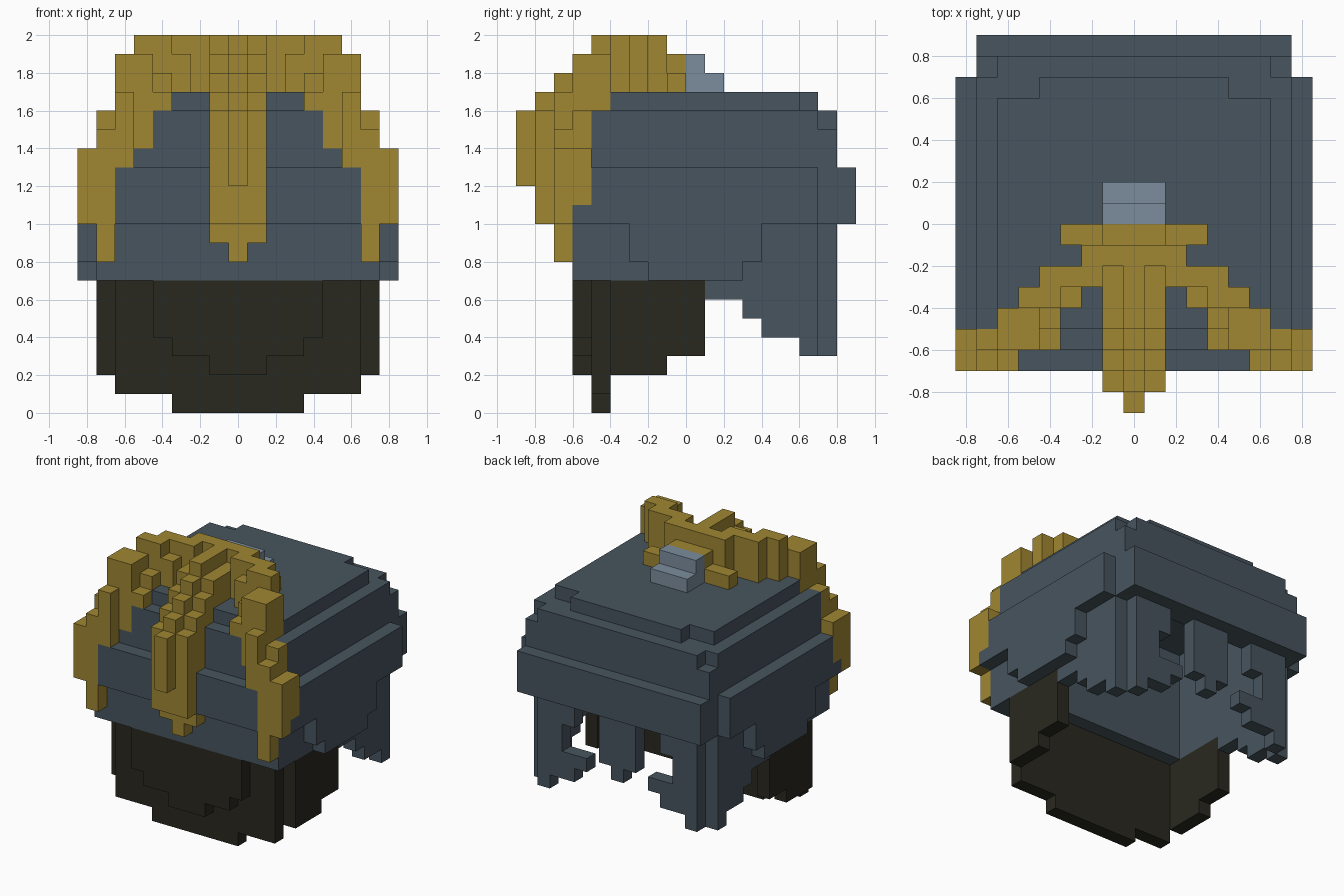
import bpy
import bmesh
from mathutils import Matrix, Vector

UNIT = 0.1  # size of one block

cube = bpy.data.objects.get("Cube")
if cube:
    bpy.data.objects.remove(cube, do_unlink=True)


def make_material(name, red, green, blue):
    colour = (red, green, blue, 1)
    mat = bpy.data.materials.new(name)
    mat.use_nodes = True
    mat.diffuse_color = colour
    shader = mat.node_tree.nodes["Principled BSDF"]
    shader.inputs["Base Color"].default_value = colour
    shader.inputs["Roughness"].default_value = 0.9
    return mat


slate = make_material("slate", 0.063, 0.089, 0.112)
pale_slate = make_material("pale slate", 0.2, 0.27, 0.34)
gold = make_material("dull gold", 0.35, 0.24, 0.032)
charcoal = make_material("charcoal", 0.022, 0.021, 0.014)


def add_span(bm, low, high):
    """Add one box between two corners given in block units."""
    low, high = Vector(low) * UNIT, Vector(high) * UNIT
    scale = Matrix.Diagonal((high - low).to_4d())
    scale[3][3] = 1
    bmesh.ops.create_cube(bm, size=1, matrix=Matrix.Translation((low + high) / 2) @ scale)


class Part:
    """A mirrored stack of boxes; x counts block columns out from the middle."""

    def __init__(self, name, material):
        self.name, self.material = name, material
        self.bm = bmesh.new()

    def box(self, x, y, z):
        first, last = x
        inner, outer = first - 0.5, last + 0.5
        if first == 0:
            spans = [(-outer, outer)]
        else:
            spans = [(inner, outer), (-outer, -inner)]
        for left, right in spans:
            add_span(self.bm, (left, y[0], z[0]), (right, y[1], z[1]))

    def finish(self):
        mesh = bpy.data.meshes.new(self.name)
        self.bm.to_mesh(mesh)
        self.bm.free()
        mesh.materials.append(self.material)
        obj = bpy.data.objects.new(self.name, mesh)
        bpy.context.collection.objects.link(obj)


# Stepped dome, closed on top and hollow below
dome = Part("helmet_dome", slate)
dome.box(x=(0, 4), y=(-5, 7), z=(16, 17))
dome.box(x=(0, 6), y=(-4, 6), z=(16, 17))
dome.box(x=(0, 6), y=(-5, 8), z=(15, 16))
dome.box(x=(0, 7), y=(-5, 7), z=(15, 16))
dome.box(x=(0, 7), y=(-5, -3), z=(13, 15))
dome.box(x=(0, 7), y=(7, 8), z=(13, 15))
dome.box(x=(7, 7), y=(-3, 7), z=(13, 15))
dome.box(x=(0, 4), y=(-6, -5), z=(13, 16))
dome.box(x=(0, 5), y=(-6, -5), z=(13, 14))
dome.finish()

# Projecting rim band around the hollow
rim = Part("helmet_rim", slate)
rim.box(x=(0, 6), y=(-7, -3), z=(10, 13))
rim.box(x=(0, 7), y=(7, 9), z=(10, 13))
rim.box(x=(7, 7), y=(-6, 7), z=(10, 13))
rim.box(x=(8, 8), y=(-5, 7), z=(10, 13))
rim.box(x=(8, 8), y=(-6, -5), z=(10, 11))
rim.finish()

# Brow wall and side walls under the rim
walls = Part("helmet_walls", slate)
walls.box(x=(0, 7), y=(-6, -3), z=(7, 10))
walls.box(x=(7, 7), y=(-3, 7), z=(7, 10))
for front, bottom in zip((1, 3, 4, 6), (6, 5, 4, 3)):
    walls.box(x=(7, 7), y=(front, 7), z=(bottom, bottom + 1))
walls.finish()

# Raised ear flaps
flaps = Part("ear_flaps", slate)
flaps.box(x=(8, 8), y=(-3, 4), z=(8, 10))
flaps.box(x=(8, 8), y=(-2, 3), z=(7, 8))
flaps.finish()

# Ragged neck guard with openings
guard = Part("neck_guard", slate)
back = (7, 8)
guard.box(x=(6, 6), y=back, z=(3, 10))
guard.box(x=(5, 5), y=back, z=(4, 10))
guard.box(x=(4, 4), y=back, z=(8, 10))
guard.box(x=(4, 4), y=back, z=(4, 6))
guard.box(x=(3, 3), y=back, z=(5, 6))
guard.box(x=(0, 1), y=back, z=(6, 10))
guard.box(x=(0, 0), y=back, z=(5, 6))
guard.finish()

# Pale clasp behind the crest
clasp = Part("crest_clasp", pale_slate)
clasp.box(x=(0, 1), y=(0, 1), z=(17, 19))
clasp.box(x=(0, 1), y=(1, 2), z=(17, 18))
clasp.finish()

# Dark face mask with a raised chin plate and cheek plates
mask = Part("face_mask", charcoal)
mask.box(x=(0, 6), y=(-5, -4), z=(1, 7))
mask.box(x=(0, 3), y=(-5, -4), z=(0, 1))
mask.finish()

chin = Part("chin_plate", charcoal)
chin.box(x=(0, 4), y=(-6, -5), z=(4, 7))
chin.box(x=(0, 3), y=(-6, -5), z=(3, 4))
chin.box(x=(0, 1), y=(-6, -5), z=(2, 3))
chin.finish()

cheeks = Part("cheek_plates", charcoal)
cheeks.box(x=(7, 7), y=(-4, 1), z=(3, 7))
cheeks.box(x=(7, 7), y=(-4, -1), z=(2, 3))
cheeks.finish()

# Middle crest: broad body and a narrow ridge stepping up and back
body = Part("middle_crest", gold)
body.box(x=(0, 1), y=(-7, -6), z=(9, 10))
body.box(x=(0, 1), y=(-8, -5), z=(10, 16))
for step in range(3):
    body.box(x=(0, 1), y=(step - 7, -2), z=(step + 16, step + 17))
body.box(x=(0, 1), y=(-2, -1), z=(17, 20))
body.box(x=(0, 1), y=(-1, 0), z=(17, 19))
body.finish()

ridge = Part("crest_ridge", gold)
ridge.box(x=(0, 0), y=(-7, -6), z=(8, 9))
ridge.box(x=(0, 0), y=(-9, -8), z=(12, 16))
for step in range(4):
    ridge.box(x=(0, 0), y=(step - 8, -2), z=(step + 16, step + 17))
ridge.finish()

# Side crests: tall blocks curving down to the temples
arch = Part("side_crests", gold)
arch.box(x=(2, 2), y=(-3, -1), z=(17, 20))
arch.box(x=(3, 3), y=(-3, -2), z=(17, 20))
arch.box(x=(3, 3), y=(-4, -3), z=(17, 19))
arch.box(x=(4, 4), y=(-4, -2), z=(17, 20))
arch.box(x=(4, 4), y=(-5, -4), z=(16, 18))
arch.box(x=(4, 4), y=(-6, -5), z=(16, 17))
arch.box(x=(5, 5), y=(-4, -3), z=(17, 20))
arch.box(x=(5, 5), y=(-5, -4), z=(16, 19))
arch.box(x=(5, 5), y=(-6, -5), z=(14, 19))
arch.box(x=(6, 6), y=(-5, -4), z=(16, 19))
arch.box(x=(6, 6), y=(-6, -5), z=(13, 19))
arch.box(x=(6, 6), y=(-7, -6), z=(13, 17))

# Low step along the rear edge of the side crests
arch.box(x=(2, 3), y=(-1, 0), z=(17, 18))
for column in range(3, 7):
    arch.box(x=(column, column), y=(column - 6 - 2 * (column - 4), 2 - column), z=(17, 18))
arch.finish()

temples = Part("temple_guards", gold)
temples.box(x=(7, 7), y=(-6, -5), z=(13, 16))
temples.box(x=(7, 7), y=(-7, -6), z=(8, 15))
temples.box(x=(8, 8), y=(-7, -6), z=(10, 14))
temples.box(x=(8, 8), y=(-6, -5), z=(11, 14))
temples.finish()
